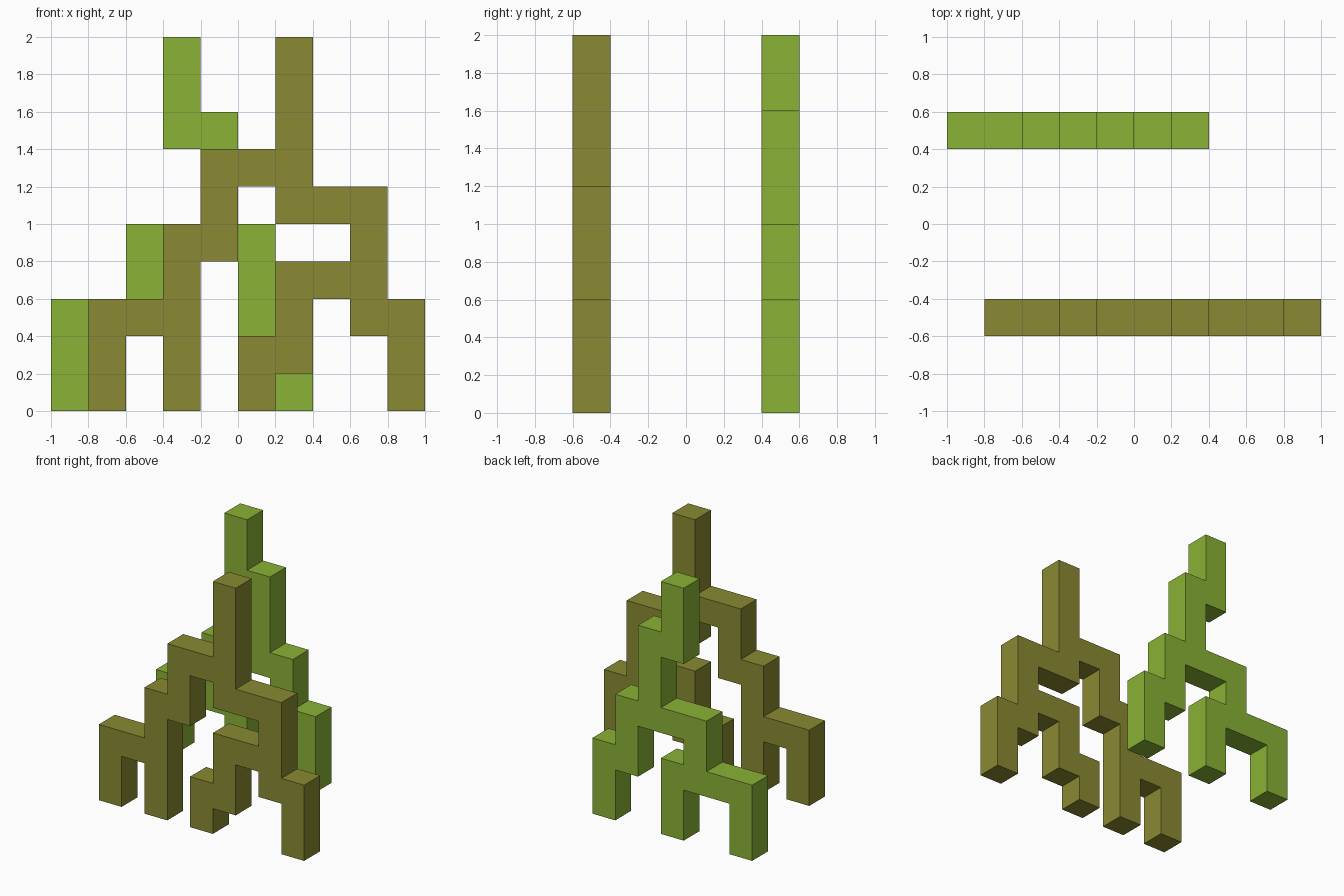
import bpy, bmesh

if "Cube" in bpy.data.objects:
    bpy.data.objects.remove(bpy.data.objects["Cube"])

CELL = 0.2


def material(name, rgb):
    mat = bpy.data.materials.new(name)
    mat.diffuse_color = (*rgb, 1.0)
    mat.use_nodes = True
    mat.node_tree.nodes["Principled BSDF"].inputs["Base Color"].default_value = mat.diffuse_color
    return mat


def branching_panel(name, bars, y_front, mat):
    """Flat figure made of grid bars (column, row, width, height), extruded one cell deep."""
    cells = {(c, r) for c0, r0, w, h in bars
             for c in range(c0, c0 + w) for r in range(r0, r0 + h)}
    bm = bmesh.new()
    verts = {}

    def corner(c, r):
        if (c, r) not in verts:
            verts[c, r] = bm.verts.new((-1 + c * CELL, y_front, r * CELL))
        return verts[c, r]

    for c, r in sorted(cells):
        bm.faces.new([corner(c, r), corner(c + 1, r), corner(c + 1, r + 1), corner(c, r + 1)])
    # extrude the profile backwards into a closed solid
    ext = bmesh.ops.extrude_face_region(bm, geom=bm.faces[:], use_keep_orig=True)
    moved = [g for g in ext["geom"] if isinstance(g, bmesh.types.BMVert)]
    bmesh.ops.translate(bm, verts=moved, vec=(0, CELL, 0))
    bmesh.ops.recalc_face_normals(bm, faces=bm.faces[:])
    # merge the coplanar cells
    bmesh.ops.dissolve_limit(bm, angle_limit=0.01, verts=bm.verts[:], edges=bm.edges[:])
    mesh = bpy.data.meshes.new(name)
    bm.to_mesh(mesh)
    bm.free()
    mesh.materials.append(mat)
    obj = bpy.data.objects.new(name, mesh)
    bpy.context.collection.objects.link(obj)
    return obj


# Front figure: trunk, left branch with two legs, right branch with two legs
front_bars = [
    (6, 5, 1, 5), (4, 6, 3, 1), (4, 4, 1, 3),      # trunk and left shoulder
    (3, 0, 1, 5), (1, 2, 3, 1), (1, 0, 1, 3),      # left legs
    (6, 5, 3, 1), (8, 2, 1, 4), (9, 0, 1, 3),      # right shoulder and outer leg
    (6, 3, 3, 1), (6, 1, 1, 3), (5, 0, 1, 2),      # right inner leg
]

# Back figure: stepped trunk, one stepped leg, one branch with two legs
back_bars = [
    (3, 7, 1, 3), (4, 4, 1, 4),                    # trunk
    (2, 4, 4, 1), (5, 2, 1, 3), (6, 0, 1, 3),      # shoulder and stepped leg
    (2, 2, 1, 3), (0, 2, 4, 1),                    # left branch
    (0, 0, 1, 3), (3, 0, 1, 3),                    # left legs
]

branching_panel("front_branching_figure", front_bars, -0.6, material("olive", (0.254, 0.254, 0.033)))
branching_panel("back_branching_figure", back_bars, 0.4, material("leaf green", (0.254, 0.445, 0.036)))
